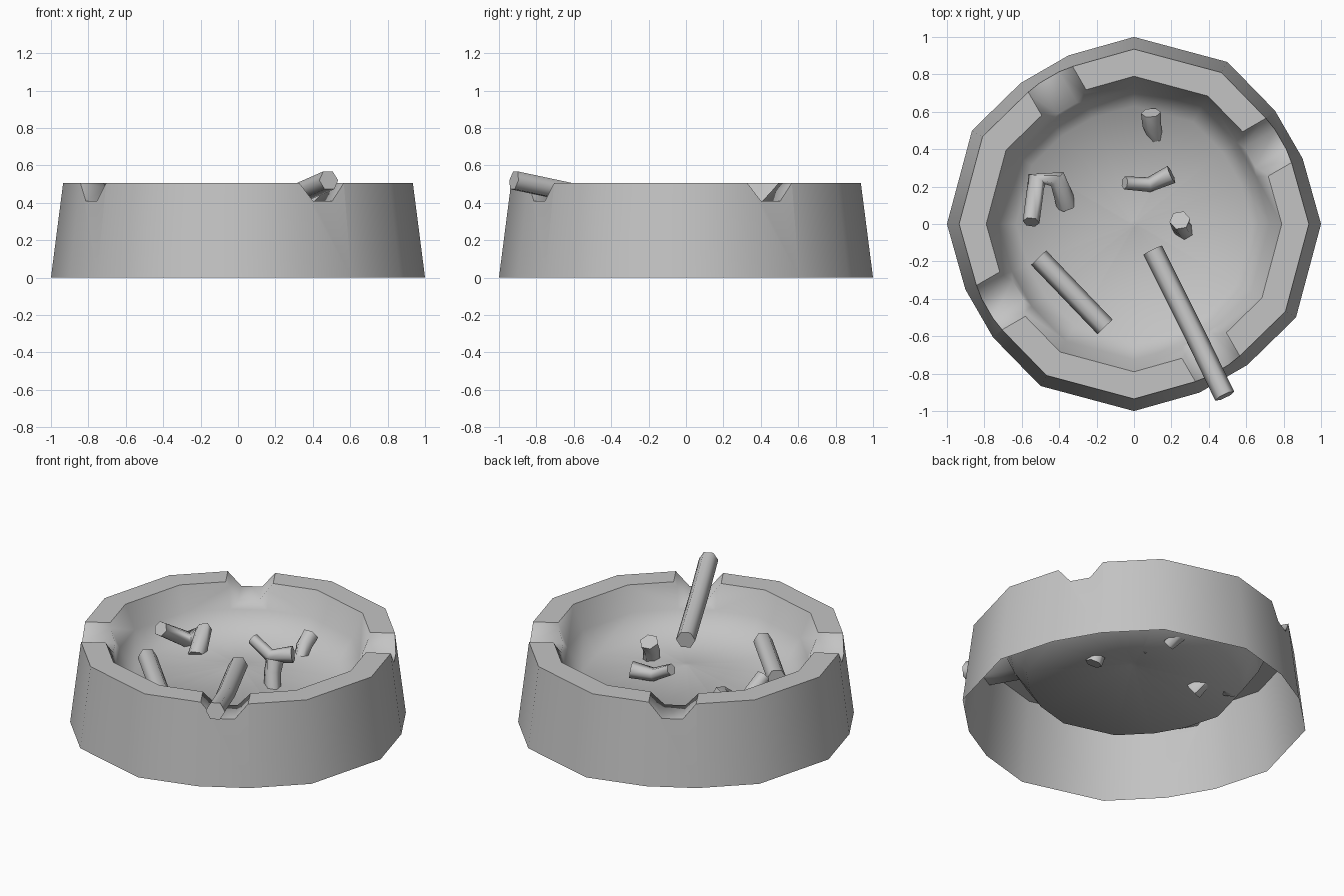
import bpy, bmesh
from math import sin, cos, radians, pi
from mathutils import Vector, Matrix

cube = bpy.data.objects.get("Cube")
if cube:
    bpy.data.objects.remove(cube, do_unlink=True)

grey = bpy.data.materials.new("plain_grey")
grey.use_nodes = True
grey.diffuse_color = (0.55, 0.55, 0.55, 1)
grey.node_tree.nodes["Principled BSDF"].inputs["Base Color"].default_value = grey.diffuse_color

RIM = 0.505
NOTCHES = (30, 120, 210, 300)


def add_object(name, bm):
    mesh = bpy.data.meshes.new(name)
    bm.to_mesh(mesh)
    bm.free()
    obj = bpy.data.objects.new(name, mesh)
    bpy.context.collection.objects.link(obj)
    mesh.materials.append(grey)
    return obj


def shade(bm, limit):
    # smooth everywhere except sharp folds and the flat rim outline
    for f in bm.faces:
        f.smooth = True
    for e in bm.edges:
        at_rim = all(v.co.z > RIM - 0.002 and v.co.xy.length > 0.7 for v in e.verts)
        e.smooth = not at_rim and e.calc_face_angle(pi) < radians(limit)


def skin(bm, rings):
    for a, b in zip(rings, rings[1:]):
        n = len(a)
        for i in range(n):
            j = (i + 1) % n
            bm.faces.new((a[i], a[j], b[j], b[i]))


# Dish: twelve-sided outline whose corners are clipped at each notch
outline = []
for k in range(12):
    deg = k * 30
    if deg in NOTCHES:
        outline += [(deg - 8.8, 0.967), (deg + 8.8, 0.967)]
    else:
        outline.append((deg, 1))

# The floor rises gently towards the middle
profile = [(1, 0), (0.935, RIM), (0.79, RIM), (0.725, 0.36), (0.63, 0.225), (0.02, 0.335)]
bm = bmesh.new()
rings = [[bm.verts.new((r * s * cos(radians(d)), r * s * sin(radians(d)), z))
          for d, s in outline] for r, z in profile]
skin(bm, rings)
bm.faces.new(rings[-1])
bm.faces.new(reversed(rings[0]))
bmesh.ops.recalc_face_normals(bm, faces=bm.faces)
dish = add_object("ashtray_dish", bm)

# Notch cutters: tapered bars laid across the rim
bm = bmesh.new()
section = [(-0.06, 0.41), (0.06, 0.41), (0.222, 0.61), (-0.222, 0.61)]
for deg in NOTCHES:
    turn = Matrix.Rotation(radians(deg), 4, "Z")
    ends = [[bm.verts.new(turn @ Vector((x, y, z))) for y, z in section] for x in (0.5, 1.15)]
    skin(bm, ends)
    bm.faces.new(ends[0])
    bm.faces.new(reversed(ends[1]))
bmesh.ops.recalc_face_normals(bm, faces=bm.faces)
cutter = add_object("notch_cutter", bm)
cutter.hide_render = True

cut = dish.modifiers.new("notches", "BOOLEAN")
cut.operation = "DIFFERENCE"
cut.solver = "EXACT"
cut.object = cutter
bpy.context.view_layer.update()
result = dish.evaluated_get(bpy.context.evaluated_depsgraph_get())
bm = bmesh.new()
bm.from_mesh(result.to_mesh())
result.to_mesh_clear()
dish.modifiers.clear()
bpy.data.objects.remove(cutter, do_unlink=True)

# Open underside
base = [f for f in bm.faces if all(v.co.z < 0.001 for v in f.verts)]
bmesh.ops.delete(bm, geom=base, context="FACES")
for f in bm.faces:
    f.material_index = 0
shade(bm, 75)
bm.to_mesh(dish.data)
bm.free()


def butt(name, points, radii):
    # six-sided stick swept along a short path
    bm = bmesh.new()
    pts = [Vector(p) for p in points]
    rings = []
    for i, (p, r) in enumerate(zip(pts, radii)):
        way = pts[min(i + 1, len(pts) - 1)] - pts[max(i - 1, 0)]
        side = way.cross(Vector((0, 0, 1))).normalized()
        up = side.cross(way).normalized()
        rings.append([bm.verts.new(p + r * (side * cos(k * pi / 3) + up * sin(k * pi / 3)))
                      for k in range(6)])
    skin(bm, rings)
    bm.faces.new(rings[0])
    bm.faces.new(reversed(rings[-1]))
    bmesh.ops.recalc_face_normals(bm, faces=bm.faces)
    for f in bm.faces:
        f.smooth = True
    for e in bm.edges:
        e.smooth = e.calc_face_angle(pi) < radians(65)
    return add_object(name, bm)


# Whole sticks
butt("resting_cigarette", [(0.10, -0.14, 0.41), (0.33, -0.60, 0.452), (0.485, -0.92, 0.52)],
     [0.056, 0.056, 0.056])
butt("lying_cigarette", [(-0.51, -0.18, 0.315), (-0.155, -0.55, 0.315)], [0.056, 0.056])

# Crushed stubs
butt("back_stub", [(0.09, 0.595, 0.315), (0.095, 0.53, 0.28), (0.12, 0.45, 0.22)],
     [0.053, 0.05, 0.035])
butt("bent_stub", [(-0.05, 0.22, 0.40), (0.08, 0.21, 0.33), (0.20, 0.265, 0.35)],
     [0.035, 0.04, 0.05])
butt("upright_stub", [(0.245, 0.02, 0.42), (0.25, -0.01, 0.36), (0.27, -0.04, 0.26)],
     [0.056, 0.05, 0.05])
butt("folded_stub", [(-0.55, 0.01, 0.41), (-0.52, 0.24, 0.26), (-0.41, 0.24, 0.35),
                     (-0.36, 0.10, 0.25)], [0.045, 0.05, 0.05, 0.055])
